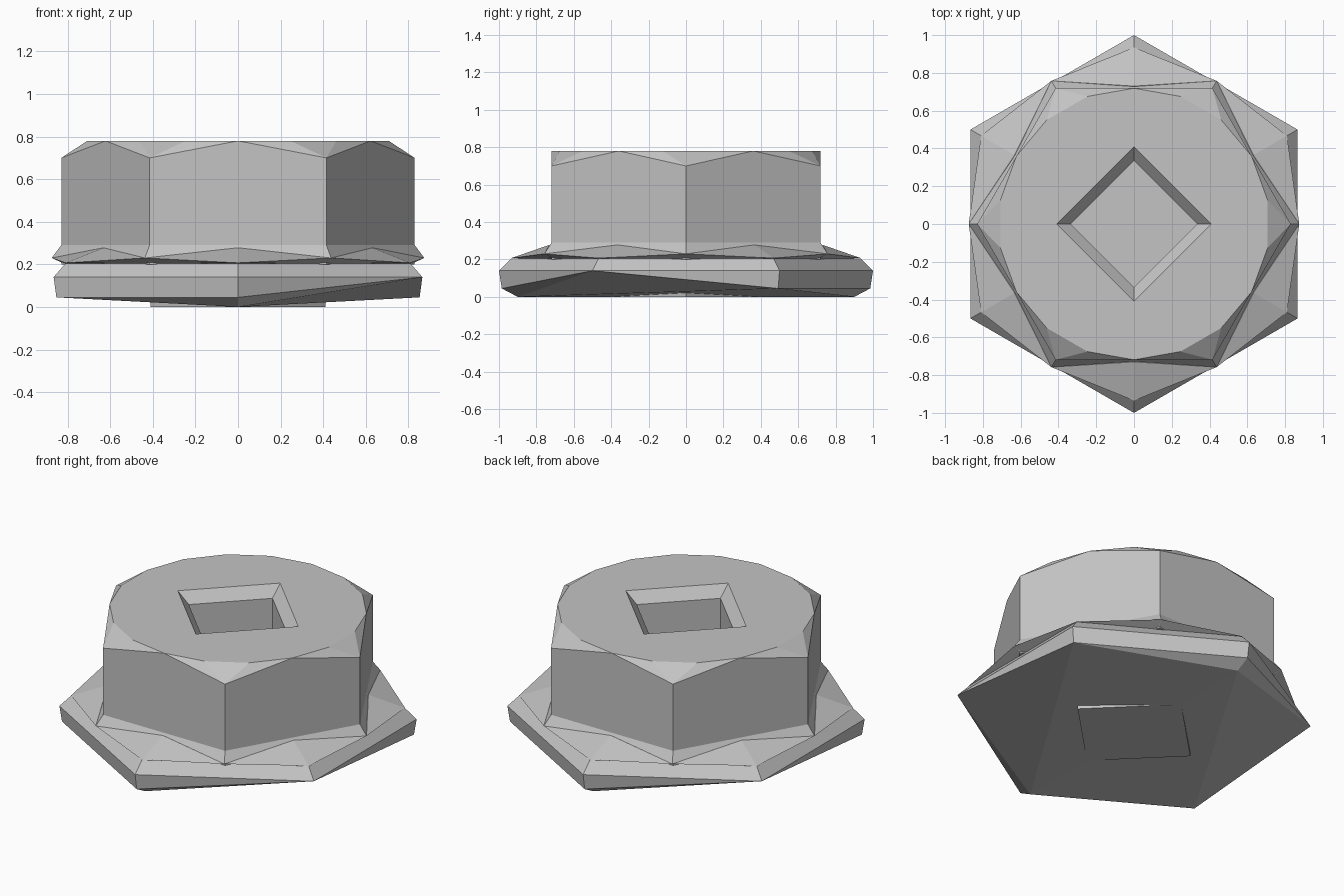
import bpy, bmesh, math
from mathutils import Matrix

if "Cube" in bpy.data.objects:
    bpy.data.objects.remove(bpy.data.objects["Cube"])

steel = bpy.data.materials.new("plain_grey_metal")
steel.use_nodes = True
grey = (0.55, 0.55, 0.55, 1)
steel.diffuse_color = grey
steel.node_tree.nodes["Principled BSDF"].inputs["Base Color"].default_value = grey


def ring(radius, z, sides=6, start=0):
    """Points of a regular polygon; start is in degrees."""
    angles = [math.radians(start + 360 * i / sides) for i in range(sides)]
    return [(radius * math.cos(a), radius * math.sin(a), z) for a in angles]


def solid(name, points):
    """Convex solid around the given rings of points."""
    bm = bmesh.new()
    for p in points:
        bm.verts.new(p)
    bmesh.ops.convex_hull(bm, input=bm.verts[:])
    loose = [v for v in bm.verts if not v.link_faces]
    bmesh.ops.delete(bm, geom=loose, context='VERTS')
    bmesh.ops.dissolve_limit(bm, angle_limit=0.01, verts=bm.verts[:], edges=bm.edges[:])
    bmesh.ops.recalc_face_normals(bm, faces=bm.faces[:])
    mesh = bpy.data.meshes.new(name)
    bm.to_mesh(mesh)
    bm.free()
    mesh.materials.append(steel)
    obj = bpy.data.objects.new(name, mesh)
    bpy.context.collection.objects.link(obj)
    return obj


# Hexagonal head: round top face, chamfered corners
head = solid("hex_head", ring(0.7188, 0.78, 18, 30) + ring(0.83, 0.70) + ring(0.83, 0.2))

# Flared collar under the head
collar = solid("collar", ring(0.83, 0.29) + ring(0.875, 0.23) + ring(0.81, 0.2))

# Wide flange: two lower corners run straight into the shallow ridged underside
lower = [p for i, p in enumerate(ring(0.985, 0.045, 6, 30)) if i not in (2, 5)]
flange = solid("flange", ring(0.935, 0.205, 6, 30) + ring(1, 0.14, 6, 30)
               + lower + ring(0.9, 0, 2, 90))

# Sloping webs from the head flats to the flange corners
half = 0.875 / 2
flat = 0.875 * math.cos(math.pi / 6)
for i in range(6):
    web = solid(f"flange_web_{i + 1}", [
        (flat, -half, 0.23), (flat, half, 0.23), (0.73, 0, 0.278),
        (0.935, 0, 0.207), (0.70, -0.41, 0.203), (0.70, 0.41, 0.203)])
    web.data.transform(Matrix.Rotation(math.radians(30 + 60 * i), 4, 'Z'))

# Square pad under the flange
solid("bottom_pad", ring(0.41, 0, 4) + ring(0.41, 0.025, 4))

# Square socket with a chamfered mouth
cutters = [solid("socket_shaft_cutter", ring(0.335, 0.03, 4) + ring(0.335, 0.9, 4)),
           solid("socket_mouth_cutter", ring(0.335, 0.715, 4) + ring(0.433, 0.80, 4))]
for cutter in cutters:
    cutter.hide_render = True
for part in (head, collar, flange):
    for cutter in cutters:
        mod = part.modifiers.new(cutter.name, 'BOOLEAN')
        mod.operation = 'DIFFERENCE'
        mod.solver = 'EXACT'
        mod.object = cutter
graph = bpy.context.evaluated_depsgraph_get()
for part in (head, collar, flange):
    cut = bpy.data.meshes.new_from_object(part.evaluated_get(graph))
    part.modifiers.clear()
    part.data = cut
for cutter in cutters:
    bpy.data.objects.remove(cutter)
